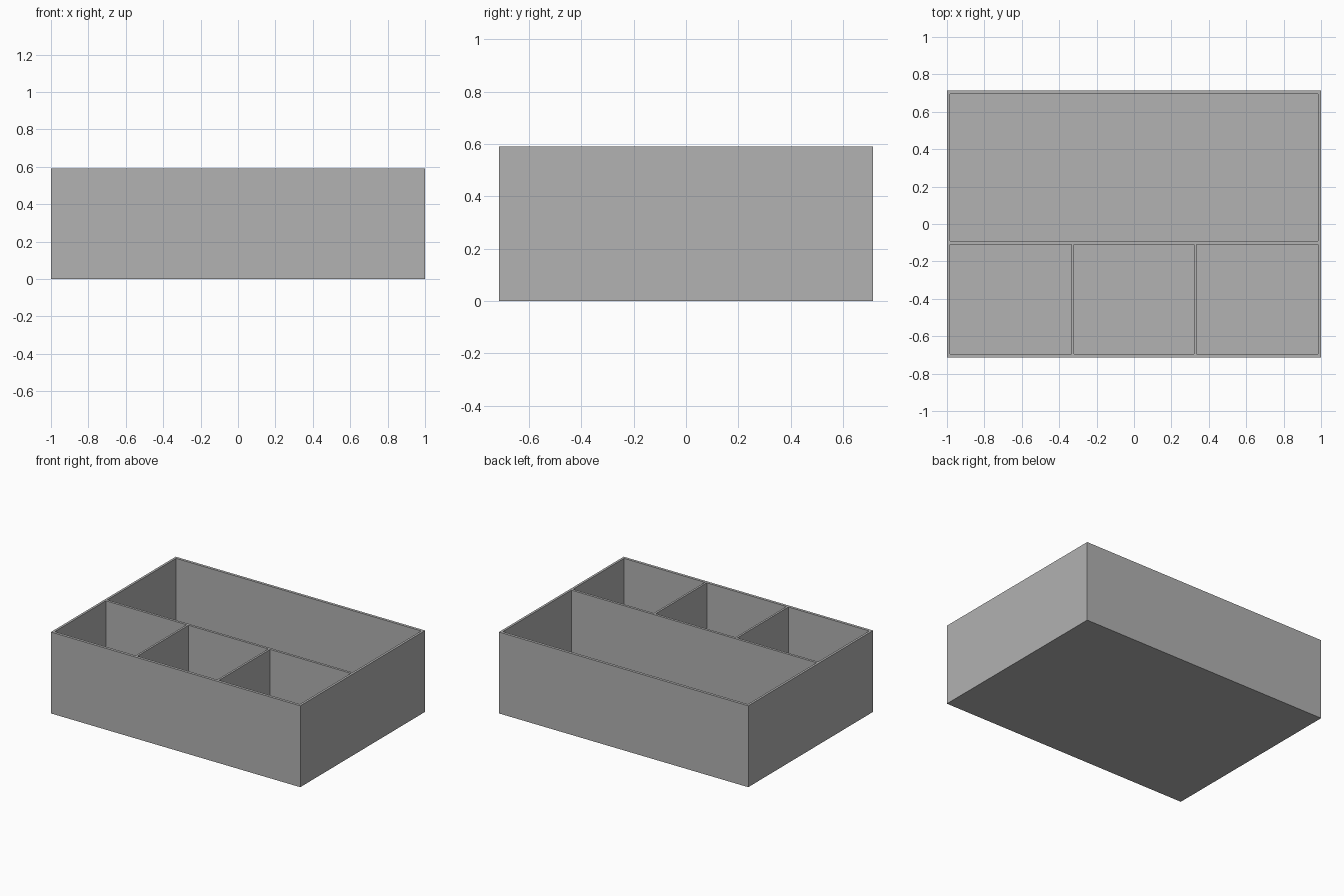
import bpy

cube = bpy.data.objects.get("Cube")
if cube:
    bpy.data.objects.remove(cube, do_unlink=True)

HEIGHT, FLOOR = 0.59, 0.02
HALF_X, HALF_Y = 1.0, 0.715
INNER_X, INNER_Y = 0.983, 0.695

grey = bpy.data.materials.new("plain grey")
grey.use_nodes = True
colour = (0.445, 0.445, 0.445, 1)
grey.diffuse_color = colour
grey.node_tree.nodes["Principled BSDF"].inputs["Base Color"].default_value = colour


def box(name, x0, x1, y0, y1, z0, z1):
    """Axis-aligned block between two corners."""
    bpy.ops.mesh.primitive_cube_add(size=1)
    ob = bpy.context.object
    ob.name = name
    for v in ob.data.vertices:
        v.co = (x1 if v.co.x > 0 else x0,
                y1 if v.co.y > 0 else y0,
                z1 if v.co.z > 0 else z0)
    ob.data.materials.append(grey)
    return ob


# Solid body of the tray
tray = box("divided_tray", -HALF_X, HALF_X, -HALF_Y, HALF_Y, 0, HEIGHT)

# One wide compartment at the back, three small ones at the front
pockets = [("back_pocket", -INNER_X, INNER_X, -0.092, INNER_Y)]
for name, x0, x1 in (("right_pocket", -INNER_X, -0.335),
                     ("middle_pocket", -0.32, 0.32),
                     ("left_pocket", 0.335, INNER_X)):
    pockets.append((name, x0, x1, -INNER_Y, -0.11))

# Hollow out each compartment
for pocket in pockets:
    cutter = box(*pocket, FLOOR, HEIGHT + 0.1)
    cutter.hide_render = True
    cut = tray.modifiers.new(cutter.name, 'BOOLEAN')
    cut.operation = 'DIFFERENCE'
    cut.solver = 'EXACT'
    cut.object = cutter
    bpy.context.view_layer.objects.active = tray
    bpy.ops.object.modifier_apply(modifier=cut.name)
    bpy.data.objects.remove(cutter, do_unlink=True)
